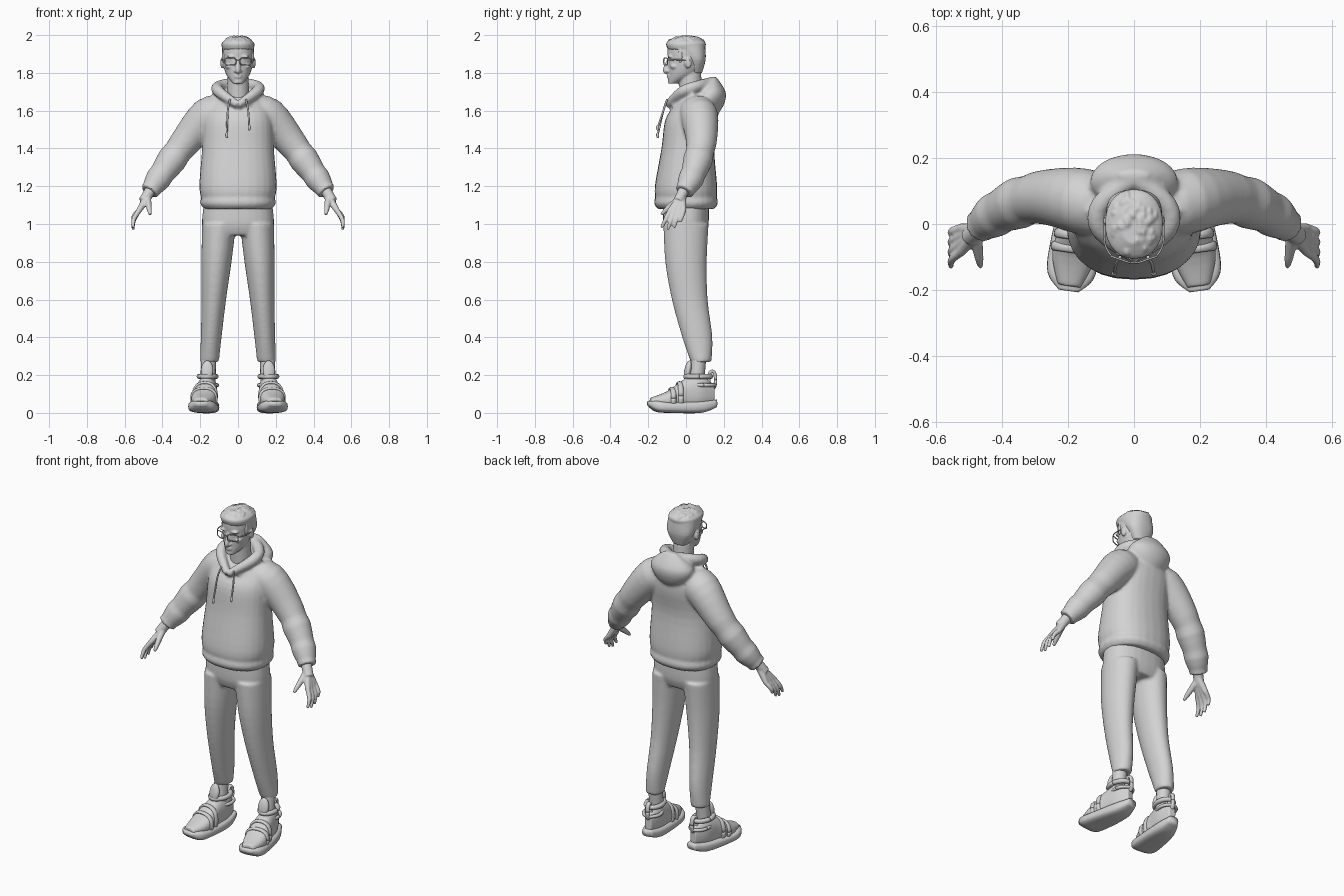
import bpy, bmesh, math, random
from mathutils import Vector, Matrix

random.seed(4)
old = bpy.data.objects.get("Cube")
if old:
    bpy.data.objects.remove(old, do_unlink=True)

grey = bpy.data.materials.new("plain_grey")
grey.use_nodes = True
grey.diffuse_color = (.65, .65, .65, 1)
for node in grey.node_tree.nodes:
    if node.type == 'BSDF_PRINCIPLED':
        node.inputs["Base Color"].default_value = grey.diffuse_color

X, Y, Z = Matrix.Identity(3)
KEEP = Matrix.Identity(4)
FLIP = Matrix.Scale(-1, 4, X)
SIDES = (KEEP, FLIP)


def resample(rows, steps):
    """Catmull-Rom interpolation of number rows."""
    rows = [Vector(row) for row in rows]
    padded = [rows[0], *rows, rows[-1]]
    result = []
    for before, start, end, after in zip(padded, rows, rows[1:], padded[3:]):
        for step in range(steps):
            t = step / steps
            leave, arrive = (end - before) / 2, (after - start) / 2
            bend = leave + arrive - 2 * (end - start)
            result.append(start + t * leave + t * t * (end - start - leave - bend) + t * t * t * bend)
    return result + [rows[-1]]


def superellipse(u, v, turn, power):
    c, s = math.cos(math.tau * turn), math.sin(math.tau * turn)
    return (u * math.copysign(abs(c) ** (2 / power), c)
            + v * math.copysign(abs(s) ** (2 / power), s))


def loft(bm, rings, sides=28, power=2, matrix=KEEP):
    """Skin rings given as (centre, u axis, v axis) and cap both ends."""
    loops = [[bm.verts.new(matrix @ (centre + superellipse(u, v, i / sides, power)))
              for i in range(sides)] for centre, u, v in rings]
    for low, high in zip(loops, loops[1:]):
        for i in range(sides):
            bm.faces.new((low[i - 1], low[i], high[i], high[i - 1]))
    bm.faces.new(loops[0])
    bm.faces.new(loops[-1])


def stack(bm, rows, power=2, matrix=KEEP, x=0, lean=0):
    """Horizontal sections: z, y, half width, half depth."""
    loft(bm, [(Vector((x + lean * z, y, z)), X * width, Y * depth)
              for z, y, width, depth in resample(rows, 4)], power=power, matrix=matrix)


def lengthwise(bm, rows, power, matrix):
    """Upright sections along the foot: y, z, half width, half height."""
    loft(bm, [(Vector((0, y, z)), X * width, Z * height)
              for y, z, width, height in resample(rows, 4)], power=power, matrix=matrix)


def tube(bm, rows, across=Y, sides=16, matrix=KEEP, flat=1, steps=4, ripple=0):
    """Round tube along points: x, y, z, radius."""
    points = resample(rows, steps)
    rings = []
    for i, point in enumerate(points):
        ahead, behind = points[min(i + 1, len(points) - 1)], points[max(i - 1, 0)]
        along = (ahead - behind).to_3d().normalized()
        u = along.cross(across).normalized()
        fold = ripple * math.sin(2 * i) if i > len(points) / 2 else 0
        radius = point.w * (1 + fold)
        rings.append((point.to_3d(), u * radius, u.cross(along) * radius * flat))
    loft(bm, rings, sides, matrix=matrix)


def band(bm, centre, u, v, radius, matrix, power=2, flat=1):
    """Closed loop of tube around a superellipse."""
    rows = [(*(Vector(centre) + superellipse(u, v, i / 32, power)), radius) for i in range(33)]
    tube(bm, rows, u.cross(v).normalized(), 8, matrix, flat, steps=1)


def blob(bm, centre, size, matrix=KEEP, tilt=0):
    place = Matrix.Translation(centre) @ Matrix.Rotation(tilt, 4, 'X') @ Matrix.Diagonal((*size, 1))
    bmesh.ops.create_uvsphere(bm, u_segments=20, v_segments=12, radius=1, matrix=matrix @ place)


def finish(bm, name, voxel=0, smoothing=3):
    """Make the object; a voxel size fuses its pieces into one skin."""
    bmesh.ops.recalc_face_normals(bm, faces=bm.faces)
    mesh = bpy.data.meshes.new(name)
    bm.to_mesh(mesh)
    bm.free()
    mesh.materials.append(grey)
    mesh.shade_smooth()
    part = bpy.data.objects.new(name, mesh)
    bpy.context.collection.objects.link(part)
    if voxel:
        fuse = part.modifiers.new("Fuse", 'REMESH')
        fuse.mode, fuse.voxel_size, fuse.use_smooth_shade = 'VOXEL', voxel, True
        soften = part.modifiers.new("Soften", 'SMOOTH')
        soften.factor, soften.iterations = .5, smoothing


# Hoodie: hem, body, hood, sleeves and collar
hoodie = bmesh.new()
stack(hoodie, [(1.08, 0, .18, .15), (1.11, 0, .2, .17), (1.15, 0, .19, .16)], 2.3)
stack(hoodie, [(1.13, 0, .19, .16), (1.2, 0, .205, .165), (1.4, .01, .19, .14),
               (1.55, .03, .185, .14), (1.63, .05, .16, .11), (1.7, .05, .1, .06)], 2.3)
stack(hoodie, [(1.57, .13, .04, .03), (1.63, .13, .11, .07), (1.7, .13, .13, .08),
               (1.78, .15, .04, .01)])
for side in SIDES:
    tube(hoodie, [(.08, .04, 1.58, .09), (.16, .07, 1.57, .1), (.29, .08, 1.42, .08),
                  (.4, .04, 1.27, .07), (.47, -.01, 1.17, .05)], sides=24, matrix=side, ripple=.06)
    tube(hoodie, [(0, -.1, 1.63, .02), (.1, -.02, 1.7, .03), (.1, .06, 1.73, .03),
                  (0, .14, 1.75, .03)], Z, matrix=side)
    tube(hoodie, [(.03, -.06, 1.62, .03), (.11, .06, 1.68, .04)], Z, matrix=side)
finish(hoodie, "hoodie", .009, 5)

# Drawstrings, one hanging lower than the other
strings = bmesh.new()
for x, end in ((.06, 1.51), (-.06, 1.47)):
    tube(strings, [(x * .7, -.1, 1.66, .005), (x * .9, -.12, 1.6, .005), (x, -.15, end, .005)], sides=8)
    blob(strings, (x, -.15, end), (.008, .008, .016))
finish(strings, "drawstrings")

# Trousers and ankles
trousers, ankles = bmesh.new(), bmesh.new()
stack(trousers, [(1.12, 0, .18, .12), (1, 0, .19, .12), (.94, 0, .16, .1)], 2.3)
for side in SIDES:
    stack(trousers, [(1, 0, .09, .12), (.8, 0, .08, .11), (.6, .02, .065, .095),
                     (.4, .06, .055, .08), (.27, .08, .05, .055)], matrix=side, x=.17, lean=-.07)
    tube(ankles, [(.155, .07, .32, .04), (.16, .05, .1, .04)], matrix=side)
finish(trousers, "trousers", .009, 5)
finish(ankles, "ankles")

# Hands: wrist, palm rays, fingers and thumb
hands = bmesh.new()
for side in SIDES:
    tube(hands, [(.45, 0, 1.2, .03), (.5, -.04, 1.12, .028)], matrix=side)
    for finger in range(4):
        knuckle = Vector((.525, .024 * finger - .085, 1.07))
        tip = Vector((.555, .033 * finger - .13, .97 + .01 * (finger - 1) ** 2))
        bend = knuckle.lerp(tip, .5) + X * .012
        tube(hands, [(.475, -.02, 1.15, .022), (*knuckle, .015)], matrix=side)
        tube(hands, [(*knuckle, .014), (*bend, .012), (*tip, .008)], matrix=side)
    tube(hands, [(.48, -.03, 1.14, .02), (.47, -.1, 1.08, .014), (.465, -.13, 1.05, .008)],
         X, matrix=side)
finish(hands, "hands", .005)

# Head with neck, nose, lips, brows, cheeks and ears
head = bmesh.new()
stack(head, [(1.62, .03, .06, .06), (1.8, .02, .056, .06)])
stack(head, [(1.743, -.07, .025, .025), (1.79, -.02, .062, .073), (1.86, 0, .08, .095),
             (1.94, 0, .08, .095), (1.98, 0, .04, .05)])
tube(head, [(0, -.09, 1.87, .01), (0, -.11, 1.815, .013), (0, -.1, 1.8, .008)], X)
for z in (1.777, 1.788):
    blob(head, (0, -.091, z), (.021, .01, .006))
blob(head, (0, -.08, 1.755), (.02, .016, .013))
for side in SIDES:
    blob(head, (.013, -.098, 1.81), (.009, .01, .008), side)
    blob(head, (.034, -.084, 1.886), (.026, .015, .008), side)
    blob(head, (.045, -.06, 1.835), (.022, .024, .016), side)
    blob(head, (.083, .01, 1.853), (.011, .019, .03), side, .2)
finish(head, "head", .005)

# Hair: crown, cropped back, sideburns and loose tufts
hair = bmesh.new()
stack(hair, [(1.925, 0, .083, .097), (1.96, 0, .085, .104), (1.99, 0, .04, .06)], 2.2)
stack(hair, [(1.8, .05, .045, .035), (1.87, .05, .08, .054), (1.94, .01, .086, .092)], 2.3)
for side in SIDES:
    blob(hair, (.077, -.03, 1.89), (.008, .012, .04), side)
for tuft in range(46):
    angle, spread = random.uniform(0, math.tau), math.sqrt(random.random())
    x, y = .07 * spread * math.cos(angle), .09 * spread * math.sin(angle)
    size = (random.uniform(.006, .013), random.uniform(.012, .02), .015)
    blob(hair, (x, y, 1.984 - .022 * spread ** 3), size, tilt=random.uniform(-.5, .3))
finish(hair, "hair", .005, 1)

# Glasses: rims, bridge and temples
glasses = bmesh.new()
for side in SIDES:
    band(glasses, (.04, -.108, 1.86), Vector((.029, .01, 0)), Z * .019, .003, side, 3.5)
    tube(glasses, [(0, -.118, 1.868, .003), (.012, -.117, 1.866, .003)], sides=8, matrix=side)
    tube(glasses, [(.068, -.098, 1.868, .003), (.088, -.06, 1.87, .003), (.088, .02, 1.868, .003)],
         Z, 8, side)
finish(glasses, "glasses")

# Shoes with toes turned slightly out
place = Matrix.Translation((.17, 0, 0)) @ Matrix.Rotation(math.radians(8), 4, 'Z')
soles, uppers, straps = bmesh.new(), bmesh.new(), bmesh.new()
for side in SIDES:
    foot = side @ place
    lengthwise(soles, [(-.205, .05, .03, .01), (-.16, .036, .07, .03), (-.08, .03, .076, .03),
                       (.08, .032, .06, .032), (.163, .05, .03, .02)], 3, foot)
    lengthwise(uppers, [(-.19, .06, .035, .02), (-.1, .07, .065, .045), (0, .1, .055, .083),
                        (.08, .11, .048, .083), (.15, .1, .02, .05)], 2.4, foot)
    # tongue, collar, heel strap, lace straps and heel loop
    blob(uppers, (-.005, .01, .225), (.034, .018, .055), foot, -.2)
    band(straps, (0, .065, .193), X * .044, Y * .066, .014, foot)
    band(straps, (0, .09, .147), X * .048, Y * .062, .01, foot)
    band(straps, (0, -.075, .077), X * .065, Z * .053, .008, foot, 2.4, 1.8)
    band(straps, (0, -.035, .09), X * .061, Z * .07, .008, foot, 2.4, 1.8)
    band(straps, (0, .14, .175), Y * .018, Z * .045, .009, foot, 2.4, 1.5)
finish(soles, "shoe_soles")
finish(uppers, "shoe_uppers", .006)
finish(straps, "shoe_straps")
